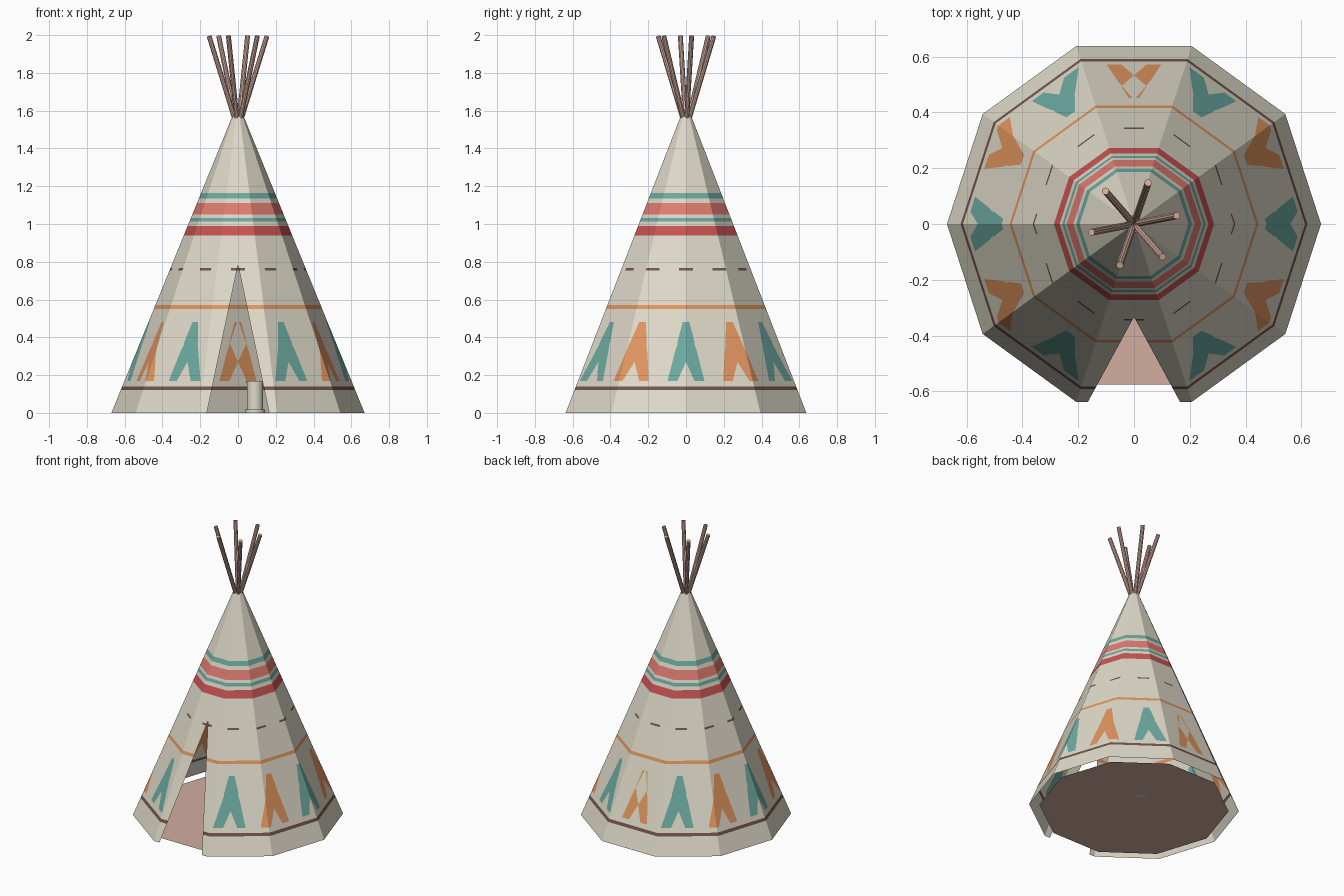
import bpy, bmesh, math
from mathutils import Vector

if "Cube" in bpy.data.objects:
    bpy.data.objects.remove(bpy.data.objects["Cube"], do_unlink=True)


def material(name, rgb):
    lin = [((c / 255 + 0.055) / 1.055) ** 2.4 for c in rgb] + [1]
    m = bpy.data.materials.new(name)
    m.use_nodes = True
    m.diffuse_color = lin
    m.node_tree.nodes["Principled BSDF"].inputs["Base Color"].default_value = lin
    return m


CREAM, TEAL, ORANGE, BROWN, RED, SALMON = range(6)
canvas_mats = [material("cream", (222, 217, 200)), material("teal", (108, 170, 160)),
               material("orange", (224, 148, 94)), material("dark brown", (115, 84, 74)),
               material("red", (200, 84, 82)), material("salmon", (222, 124, 112))]
wood = material("pinkish wood", (212, 174, 160))

SIDES, R0, R1, TOP = 10, 0.67, 0.03, 1.57
DOOR_W, DOOR_H = 0.165, 0.785
BANDS = [(0.12, 0.14, BROWN), (0.55, 0.57, ORANGE), (0.94, 0.99, RED),
         (1.013, 1.033, TEAL), (1.05, 1.11, SALMON), (1.135, 1.165, TEAL)]
DASH = (0.754, 0.766, 6)
# Motif outline: height and half width in degrees
OUTER = [(0.17, 10.5), (0.32, 6.3), (0.48, 2.2)]
NOTCH = [(0.17, 4.3), (0.27, 0)]
Z_LOW, Z_HIGH = OUTER[0][0], OUTER[-1][0]


def finish(bm, name, mats):
    mesh = bpy.data.meshes.new(name)
    bm.to_mesh(mesh)
    bm.free()
    for m in mats:
        mesh.materials.append(m)
    obj = bpy.data.objects.new(name, mesh)
    bpy.context.collection.objects.link(obj)
    return obj


def on_cone(deg, z):
    r = R0 + (R1 - R0) * z / TOP
    a = math.radians(deg)
    return Vector((r * math.cos(a), r * math.sin(a), z))


def bearing(f):
    c = f.calc_center_median()
    return math.degrees(math.atan2(c.y, c.x))


def offset(deg, centre):
    return (deg - centre + 180) % 360 - 180


def cut(bm, point, normal, rule=lambda f: True):
    faces = [f for f in bm.faces if rule(f)]
    geom = set(faces)
    for f in faces:
        geom.update(f.edges)
        geom.update(f.verts)
    bmesh.ops.bisect_plane(bm, geom=list(geom), plane_co=point, plane_no=normal, dist=1e-6)


def width_at(line, z):
    for (z0, w0), (z1, w1) in zip(line, line[1:]):
        if z0 <= z <= z1:
            return w0 + (w1 - w0) * (z - z0) / (z1 - z0)
    return 0


def between(f, low, high):
    return low < f.calc_center_median().z < high


# Canvas cone, open at the bottom
bm = bmesh.new()
rings = [[bm.verts.new(on_cone(360 * i / SIDES, z)) for i in range(SIDES)] for z in (0, TOP)]
for i in range(SIDES):
    j = (i + 1) % SIDES
    bm.faces.new((rings[0][i], rings[0][j], rings[1][j], rings[1][i]))

# Horizontal cuts for stripes, dashes and motifs
for z in [z for b in BANDS for z in b[:2]] + [DASH[0], DASH[1], Z_LOW, Z_HIGH]:
    cut(bm, (0, 0, z), (0, 0, 1))

# Motif and dash outlines, twelve times around
for k in range(12):
    mid = 30 * k

    def in_sector(f):
        return abs(offset(bearing(f), mid)) < 24

    for s in (-1, 1):
        for line in (OUTER, NOTCH):
            for (z0, w0), (z1, w1) in zip(line, line[1:]):
                a, b = on_cone(mid + s * w0, z0), on_cone(mid + s * w1, z1)
                normal = (b - a).cross(on_cone(mid, 0) * Vector((1, 1, 0)))
                cut(bm, a, normal, lambda f: in_sector(f) and between(f, Z_LOW, Z_HIGH))
        edge = math.radians(mid + s * DASH[2])
        cut(bm, (0, 0, 0), (-math.sin(edge), math.cos(edge), 0),
            lambda f: in_sector(f) and between(f, DASH[0], DASH[1]))

# Doorway
for s in (-1, 1):
    cut(bm, (s * DOOR_W, 0, 0), (s * DOOR_H, 0, DOOR_W),
        lambda f: abs(offset(bearing(f), -90)) < 20 and between(f, 0, DOOR_H + 0.12))
hole = []
for f in bm.faces:
    c = f.calc_center_median()
    if c.y < 0 and abs(c.x) < DOOR_W * (1 - c.z / DOOR_H):
        hole.append(f)
bmesh.ops.delete(bm, geom=hole, context="FACES")

# Paint the cut regions
for f in bm.faces:
    z = f.calc_center_median().z
    k = round(bearing(f) / 30)
    off = abs(offset(bearing(f), 30 * k))
    for low, high, colour in BANDS:
        if low < z < high:
            f.material_index = colour
    if DASH[0] < z < DASH[1] and off < DASH[2]:
        f.material_index = BROWN
    if Z_LOW < z < Z_HIGH and width_at(NOTCH, z) < off < width_at(OUTER, z):
        f.material_index = ORANGE if k % 2 else TEAL
finish(bm, "canvas_cover", canvas_mats)

# Floor
bm = bmesh.new()
bm.faces.new([bm.verts.new(on_cone(360 * i / SIDES, 0) * 0.903) for i in range(SIDES)])
finish(bm, "floor", [wood])

# Poles fanning out of the top
for k in range(6):
    a = math.radians(11 + 60 * k)
    foot, tip = Vector((0, 0, 1.5)), Vector((0.156 * math.cos(a), 0.156 * math.sin(a), 1.995))
    bpy.ops.mesh.primitive_cylinder_add(vertices=10, radius=0.013, depth=(tip - foot).length,
                                        location=(foot + tip) / 2)
    pole = bpy.context.object
    pole.name = f"pole_{k + 1}"
    pole.rotation_euler = (tip - foot).to_track_quat("Z", "Y").to_euler()
    pole.data.materials.append(wood)

# Small round stool inside, with a foot and a rim
for name, radius, low, high in (("stool_body", 0.043, 0, 0.165), ("stool_foot", 0.054, 0, 0.018),
                                ("stool_rim", 0.047, 0.158, 0.168)):
    bpy.ops.mesh.primitive_cylinder_add(vertices=16, radius=radius, depth=high - low,
                                        location=(0.09, 0.18, (low + high) / 2))
    part = bpy.context.object
    part.name = name
    part.data.materials.append(canvas_mats[CREAM])
    bpy.ops.object.shade_smooth_by_angle()
